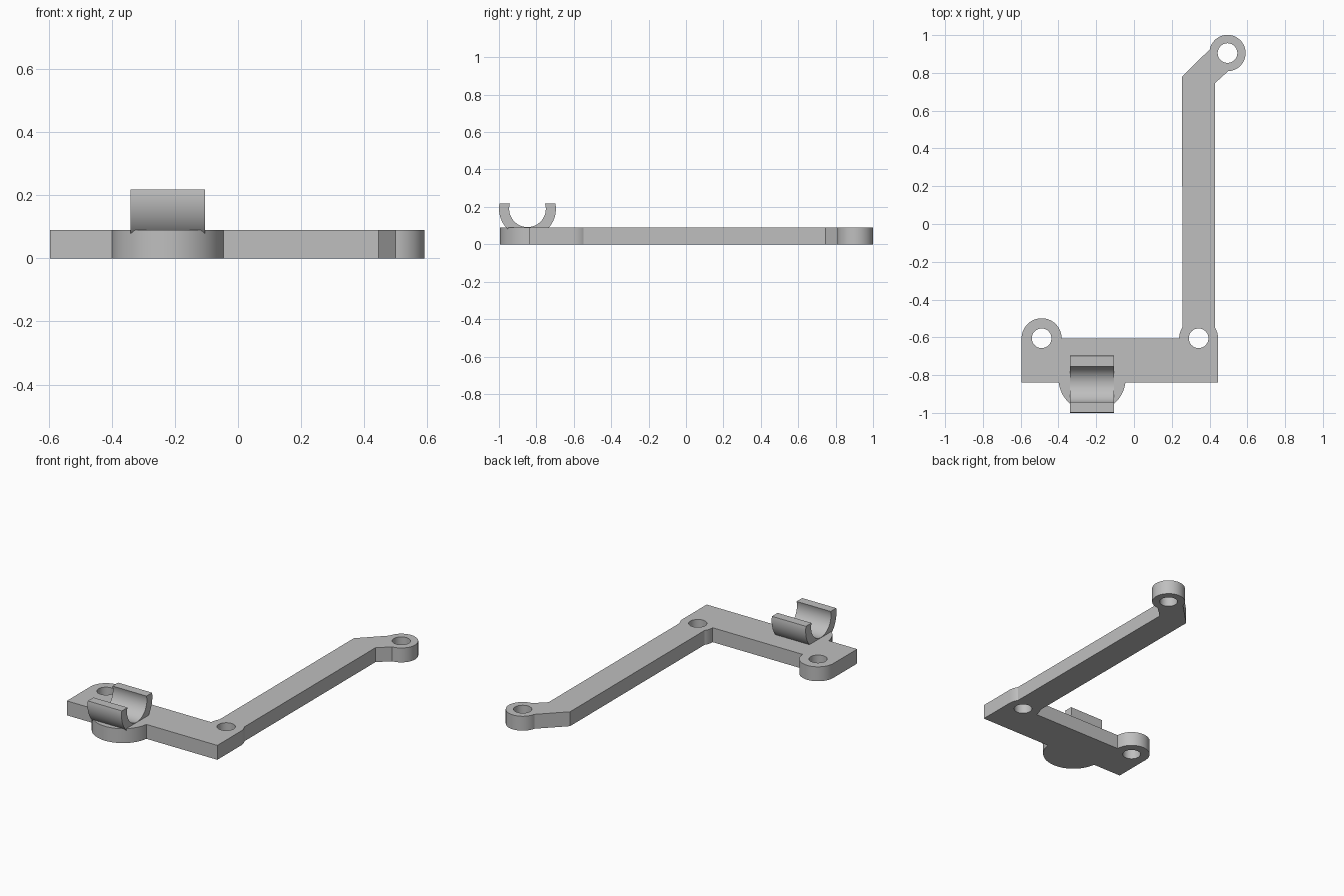
import bpy, bmesh, math

if "Cube" in bpy.data.objects:
    bpy.data.objects.remove(bpy.data.objects["Cube"])

grey = bpy.data.materials.new("plain_grey")
grey.diffuse_color = (0.52, 0.52, 0.52, 1)
grey.use_nodes = True
grey.node_tree.nodes["Principled BSDF"].inputs["Base Color"].default_value = grey.diffuse_color


def arc(cx, cy, r, a0, a1, n=32):
    """Points on an arc, angles in degrees."""
    angles = [math.radians(a0 + (a1 - a0) * i / n) for i in range(n + 1)]
    return [(cx + r * math.cos(a), cy + r * math.sin(a)) for a in angles]


def extrude_profile(name, loops, thickness, location, rotation=(0, 0, 0)):
    """Solid from a closed outline and its holes, centred on its thickness."""
    curve = bpy.data.curves.new(name, 'CURVE')
    curve.dimensions = '2D'
    curve.fill_mode = 'BOTH'
    curve.extrude = thickness / 2
    for pts in loops:
        spline = curve.splines.new('POLY')
        spline.points.add(len(pts) - 1)
        for p, (x, y) in zip(spline.points, pts):
            p.co = (x, y, 0, 1)
        spline.use_cyclic_u = True
    obj = bpy.data.objects.new(name, curve)
    obj.location, obj.rotation_euler = location, rotation
    bpy.context.collection.objects.link(obj)
    bpy.ops.object.select_all(action='DESELECT')
    obj.select_set(True)
    bpy.context.view_layer.objects.active = obj
    bpy.ops.object.convert(target='MESH')
    obj = bpy.context.object
    # weld caps to walls
    bm = bmesh.new()
    bm.from_mesh(obj.data)
    bmesh.ops.remove_doubles(bm, verts=bm.verts, dist=1e-5)
    bmesh.ops.recalc_face_normals(bm, faces=bm.faces)
    bm.to_mesh(obj.data)
    bm.free()
    obj.data.materials.clear()
    obj.data.materials.append(grey)
    bpy.ops.object.shade_smooth_by_angle(angle=math.radians(25))
    return obj


# Bracket plate: crossbar, long arm, three screw eyes and a round clip foot
left_eye, corner_eye, tip_eye = (-0.489, -0.605), (0.342, -0.605), (0.495, 0.905)
outline = [(-0.595, -0.84)]
outline += arc(-0.222, -0.817, 0.178, 187.4, 352.6, 48)   # clip foot
outline += [(0.445, -0.84)]
outline += arc(*corner_eye, 0.103, 0, 33.4, 8)
outline += [(0.428, 0.745)]
outline += arc(*tip_eye, 0.096, -88, 168, 48)
outline += [(0.255, 0.78)]
outline += arc(*corner_eye, 0.103, 146.6, 180, 8)
outline += arc(*left_eye, 0.106, 0, 180, 40)
holes = [arc(*eye, 0.052, 0, 352.5, 47) for eye in (left_eye, corner_eye, tip_eye)]
extrude_profile("bracket_plate", [outline] + holes, 0.09, (0, 0, 0.045))

# Open C-shaped clip lying along x
clip = arc(0, 0, 0.152, 10.6, -190.6, 64) + arc(0, 0, 0.098, -196.6, 16.6, 64)
extrude_profile("pipe_clip", [clip], 0.235, (-0.2225, -0.8475, 0.19),
                (math.pi / 2, 0, math.pi / 2))
